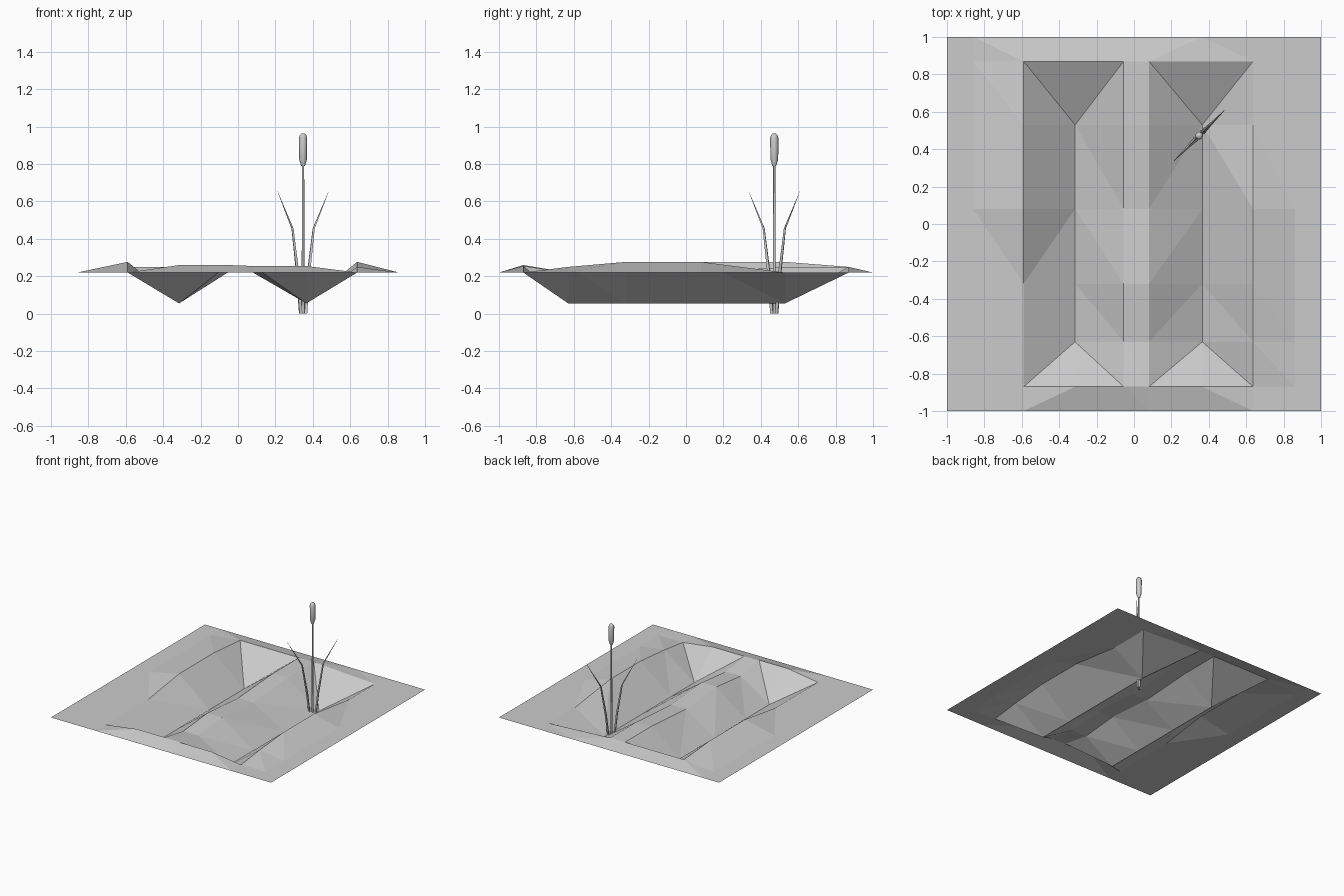
import bpy, bmesh, math
from mathutils import Vector

if "Cube" in bpy.data.objects:
    bpy.data.objects.remove(bpy.data.objects["Cube"])


def finish(bm, name):
    bmesh.ops.recalc_face_normals(bm, faces=bm.faces)
    me = bpy.data.meshes.new(name)
    bm.to_mesh(me)
    bm.free()
    ob = bpy.data.objects.new(name, me)
    bpy.context.collection.objects.link(ob)
    return ob


# ground tile: height grid with two trenches and raised banks
G, B, H, D = 0.22, 0.25, 0.277, 0.055
xs = [-1, -0.86, -0.59, -0.315, -0.055, 0.08, 0.365, 0.637, 0.86, 1]
ys = [1, 0.87, 0.53, 0.08, -0.32, -0.63, -0.87, -1]
rows = [                      # heights of the seven middle columns 2..7, back to front
    [G, G, G, G, G, G],
    [B, B, B, B, 0.235, G],
    [H, D, B, B, D, G],
    [H, D, G, G, D, H],
    [G, D, B, B, D, H],
    [G, D, G, G, D, B],
    [G, 0.26, 0.26, 0.255, 0.255, G],
    [G, G, G, G, G, G],
]
bm = bmesh.new()
grid = [[bm.verts.new((x, y, z)) for x, z in zip(xs, [G, G] + r + [G, G])]
        for y, r in zip(ys, rows)]
for j in range(len(ys) - 1):
    for i in range(len(xs) - 1):
        ul, ur = grid[j][i], grid[j][i + 1]
        ll, lr = grid[j + 1][i], grid[j + 1][i + 1]
        rising = i in (2, 5)                    # diagonal direction of each cell
        if j == 1 and i in (2, 3, 5, 6):        # back trench ends fan the other way
            rising = not rising
        if rising:
            tris = ((ul, ll, ur), (ll, lr, ur))
        else:
            tris = ((ul, ll, lr), (ul, lr, ur))
        for t in tris:
            bm.faces.new(t)
bm.normal_update()
ground = finish(bm, "ground")
if ground.data.polygons[0].normal.z < 0:
    ground.data.flip_normals()


def loft(name, rings):
    """Skin a list of equal-sized point rings and cap both ends."""
    bm = bmesh.new()
    vr = [[bm.verts.new(p) for p in ring] for ring in rings]
    n = len(vr[0])
    for a, b in zip(vr, vr[1:]):
        for k in range(n):
            bm.faces.new((a[k], a[(k + 1) % n], b[(k + 1) % n], b[k]))
    bm.faces.new(vr[0][::-1])
    bm.faces.new(vr[-1])
    return finish(bm, name)


PX, PY = 0.348, 0.472


def lathe(name, profile, n=8):
    ob = loft(name, [[(PX + r * math.cos(math.tau * k / n), PY + r * math.sin(math.tau * k / n), z)
                      for k in range(n)] for r, z in profile])
    ob.data.shade_smooth()
    bpy.ops.object.select_all(action='DESELECT')
    ob.select_set(True)
    bpy.context.view_layer.objects.active = ob
    bpy.ops.object.shade_smooth_by_angle(angle=math.radians(50))


# reed stem and seed head
lathe("reed_stem", [(0.008, 0), (0.006, 0.80)])
lathe("reed_head", [(0.010, 0.79), (0.021, 0.825), (0.022, 0.94), (0.017, 0.955), (0.008, 0.963)])

# two bent leaves leaning apart along the diagonal
out = Vector((1, 1, 0)).normalized()
side = Vector((1, -1, 0)).normalized()
for name, s in (("leaf_left", -1), ("leaf_right", 1)):
    rings = []
    for dist, z, w, t in ((0.018, 0, 0.013, 0.008), (0.042, 0.22, 0.012, 0.008),
                          (0.080, 0.455, 0.008, 0.006), (0.192, 0.652, 0.001, 0.001)):
        c = Vector((PX, PY, z)) + out * s * dist
        rings.append([c + side * w, c + out * t, c - side * w, c - out * t])
    loft(name, rings)
